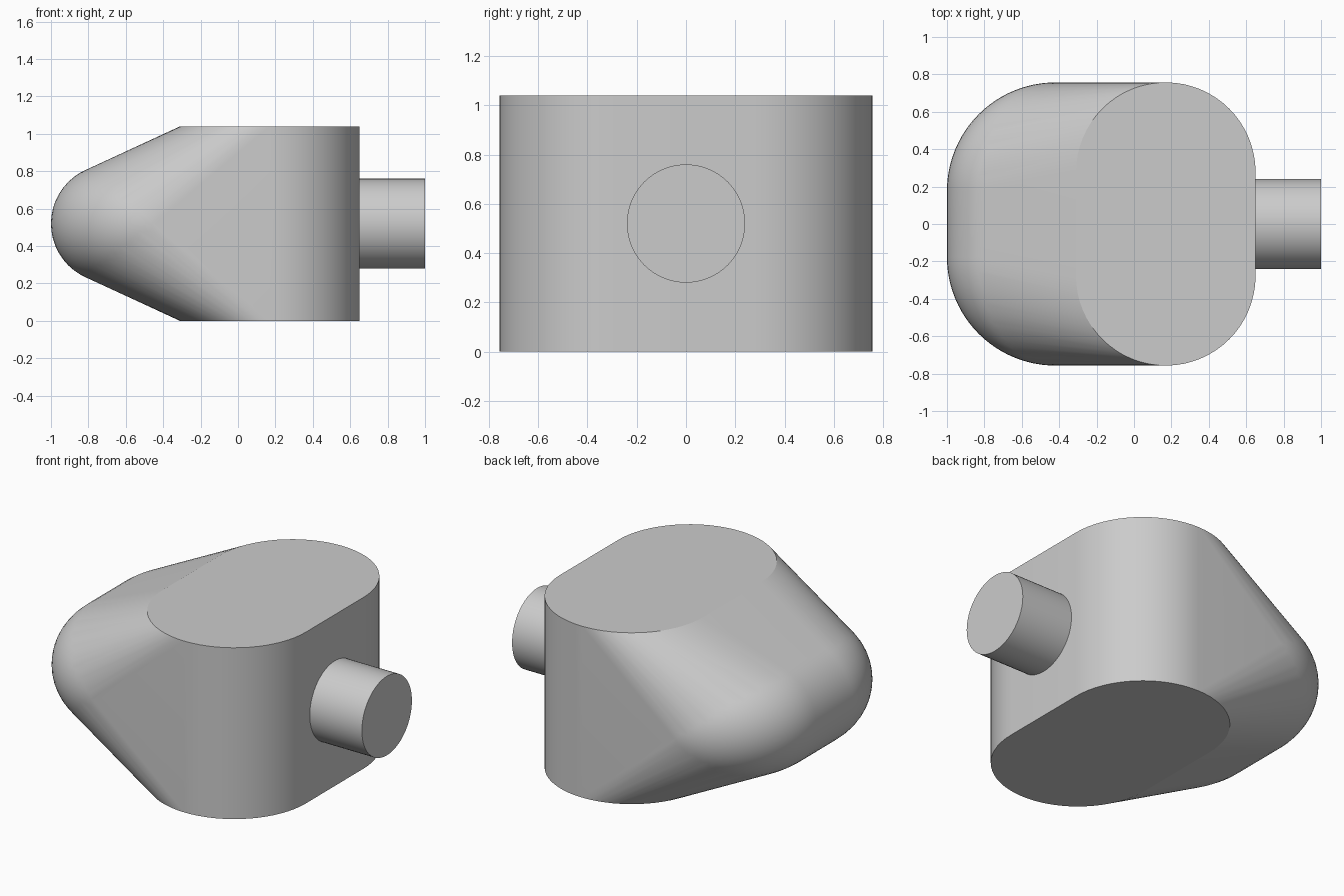
import bpy, bmesh
from math import sin, cos, pi
from mathutils import Matrix

cube = bpy.data.objects.get("Cube")
if cube:
    bpy.data.objects.remove(cube, do_unlink=True)

grey = bpy.data.materials.new("plain grey")
grey.use_nodes = True
colour = (0.6, 0.6, 0.6, 1)
grey.diffuse_color = colour
grey.node_tree.nodes["Principled BSDF"].inputs["Base Color"].default_value = colour

HEIGHT, MID = 1.04, 0.52


def finish(name, bm, angle):
    mesh = bpy.data.meshes.new(name)
    bmesh.ops.recalc_face_normals(bm, faces=bm.faces)
    bm.to_mesh(mesh)
    bm.free()
    mesh.materials.append(grey)
    obj = bpy.data.objects.new(name, mesh)
    bpy.context.collection.objects.link(obj)
    bpy.ops.object.select_all(action="DESELECT")
    obj.select_set(True)
    bpy.context.view_layer.objects.active = obj
    bpy.ops.object.shade_smooth_by_angle(angle=angle)
    return obj


# Body: an upright stadium block wrapped together with a rounded nose
bm = bmesh.new()
STEPS = 32
block_x, block_r, block_y = 0.17, 0.48, 0.277
for side in (-1, 1):
    for i in range(STEPS + 1):
        a = pi * i / STEPS
        for z in (0, HEIGHT):
            bm.verts.new((block_x + block_r * cos(a), side * (block_y + block_r * sin(a)), z))

# Nose: quarter rings with a round section at both corners
nose_x, nose_y, nose_r, section = -0.42, 0.177, 0.58, 0.315
for side in (-1, 1):
    for i in range(25):
        a = pi / 2 * i / 24
        for j in range(25):
            b = pi * (j / 24 - 0.5)
            r = nose_r - section + section * cos(b)
            bm.verts.new((nose_x - r * cos(a), side * (nose_y + r * sin(a)), MID + section * sin(b)))
hull = bmesh.ops.convex_hull(bm, input=bm.verts)
spare = {v for v in hull["geom_interior"] + hull["geom_unused"] if isinstance(v, bmesh.types.BMVert)}
bmesh.ops.delete(bm, geom=list(spare), context="VERTS")
bmesh.ops.dissolve_limit(bm, angle_limit=0.002, verts=bm.verts, edges=bm.edges)
finish("body", bm, 0.38)

# Round peg on the flat side
bm = bmesh.new()
turn = Matrix.Translation((0.82, 0, MID)) @ Matrix.Rotation(pi / 2, 4, "Y")
bmesh.ops.create_cone(bm, cap_ends=True, segments=64, radius1=0.24, radius2=0.24, depth=0.36, matrix=turn)
finish("side_peg", bm, 0.6)
